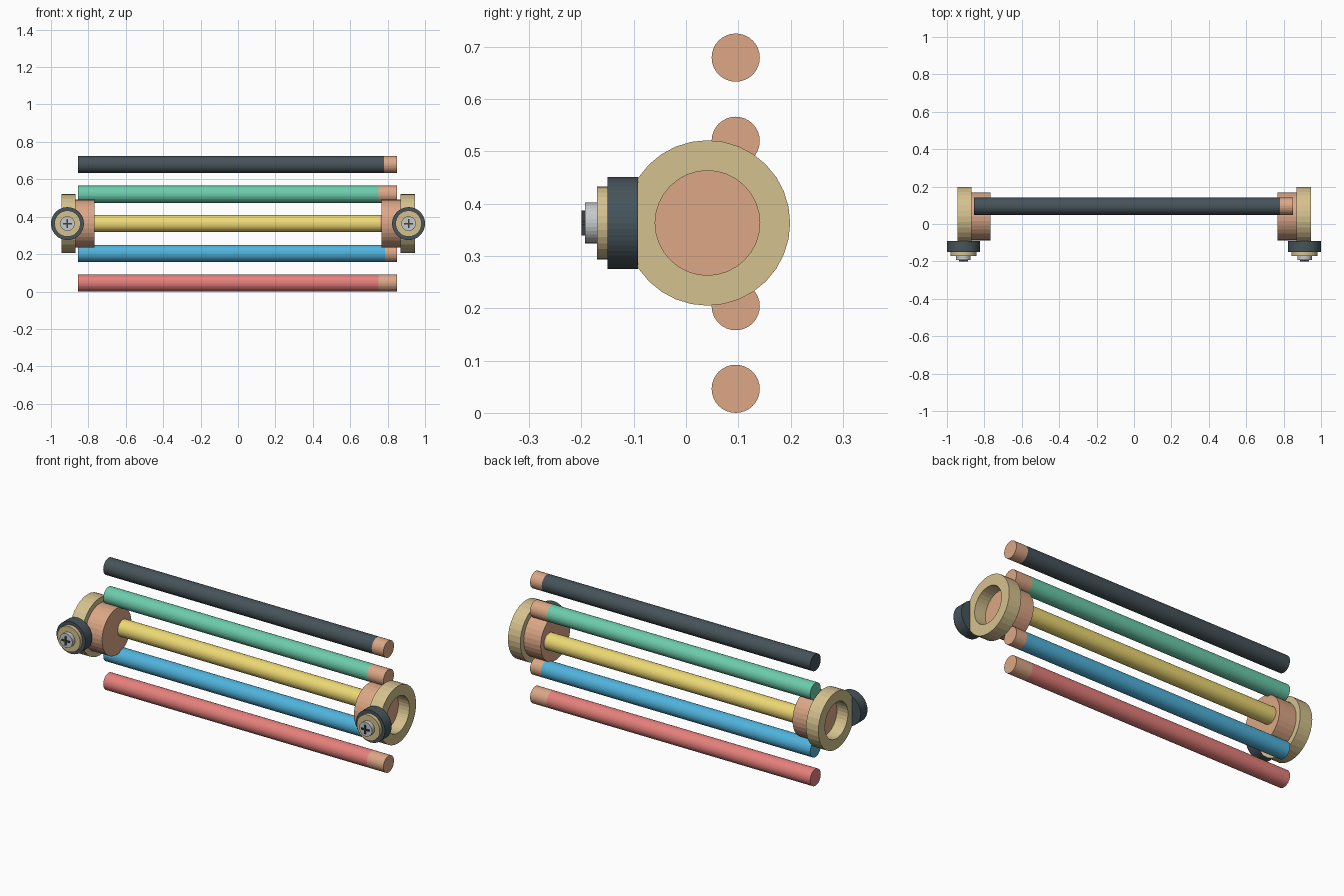
import bpy, bmesh, math
from mathutils import Matrix

if "Cube" in bpy.data.objects:
    bpy.data.objects.remove(bpy.data.objects["Cube"])

def material(name, hex_rgb):
    m = bpy.data.materials.new(name)
    rgb = [(int(hex_rgb[i:i + 2], 16) / 255) ** 2.2 for i in (0, 2, 4)]
    m.diffuse_color = (*rgb, 1)
    m.use_nodes = True
    m.node_tree.nodes["Principled BSDF"].inputs["Base Color"].default_value = m.diffuse_color
    return m

COPPER = material("copper", "DBA685")
BRASS = material("brass", "D4C08D")
DARK = material("dark_grey", "48555C")
STEEL = material("steel", "C4C8CA")
SLOT = material("slot_grey", "3C4347")

def finish(bm, name, mat):
    bmesh.ops.recalc_face_normals(bm, faces=bm.faces)
    me = bpy.data.meshes.new(name)
    bm.to_mesh(me)
    bm.free()
    me.materials.append(mat)
    ob = bpy.data.objects.new(name, me)
    bpy.context.collection.objects.link(ob)
    return ob

def lathe(name, mat, axis, centre, profile, sides=32):
    """Spin a (radius, position) profile around the x or y axis.
    Centre gives the two or three coordinates; positions add along the axis."""
    bm = bmesh.new()
    rings = []
    for r, t in profile:
        ring = []
        for i in range(sides):
            a = 2 * math.pi * i / sides
            u, v = r * math.cos(a), r * math.sin(a)
            p = (t, u, v) if axis == 'x' else (u, t, v)
            ring.append(bm.verts.new([p[k] + centre[k] for k in range(3)]))
        rings.append(ring)
    closed = profile[0] == profile[-1]
    if closed:
        bmesh.ops.delete(bm, geom=rings[-1], context='VERTS')
        rings[-1] = rings[0]
    for a, b in zip(rings, rings[1:]):
        for i in range(sides):
            j = (i + 1) % sides
            bm.faces.new((a[i], a[j], b[j], b[i]))
    if not closed:
        bm.faces.new(rings[0])
        bm.faces.new(rings[-1])
    return finish(bm, name, mat)

def disc(name, mat, axis, centre, radius, t0, t1, sides=32):
    return lathe(name, mat, axis, centre, [(radius, t0), (radius, t1)], sides)

# Five coloured wires with bare copper tips on the right
wires = [("red", "E57F7B", 0.046, 0.75), ("blue", "51B2DC", 0.204, 0.785),
         ("yellow", "EDD873", 0.363, 0.76), ("green", "6CCBAB", 0.520, 0.75),
         ("black", "48545A", 0.679, 0.78)]
for label, colour, z, end in wires:
    mat = material(label, colour)
    disc(label + "_wire", mat, 'x', (0, 0.095, z), 0.046, -0.855, end)
    disc(label + "_wire_tip", COPPER, 'x', (0, 0.095, z), 0.046, end, 0.851)

# Matching end terminals, left and right
Z = 0.363
for side, s in (("left", -1), ("right", 1)):
    hub = (0, 0.041, Z)
    disc(side + "_hub", COPPER, 'x', hub, 0.128, s * 0.767, s * 0.878)
    lathe(side + "_collar", BRASS, 'x', hub,
          [(0.158, s * 0.87), (0.158, s * 0.945), (0.1, s * 0.945),
           (0.1, s * 0.87), (0.158, s * 0.87)])
    # Screw stack on the front of the collar
    c = (s * 0.912, 0, Z)
    disc(side + "_rubber_washer", DARK, 'y', c, 0.088, -0.092, -0.15, 48)
    disc(side + "_brass_washer", BRASS, 'y', c, 0.07, -0.149, -0.17)
    disc(side + "_screw_head", STEEL, 'y', c, 0.039, -0.169, -0.193)
    # Cross mark on the screw head
    bm = bmesh.new()
    for size in ((0.048, 0.01, 0.008), (0.008, 0.01, 0.048)):
        bmesh.ops.create_cube(bm, size=1, matrix=Matrix.Translation((c[0], -0.195, Z))
                              @ Matrix.Diagonal((*size, 1)))
    finish(bm, side + "_screw_cross", SLOT)
